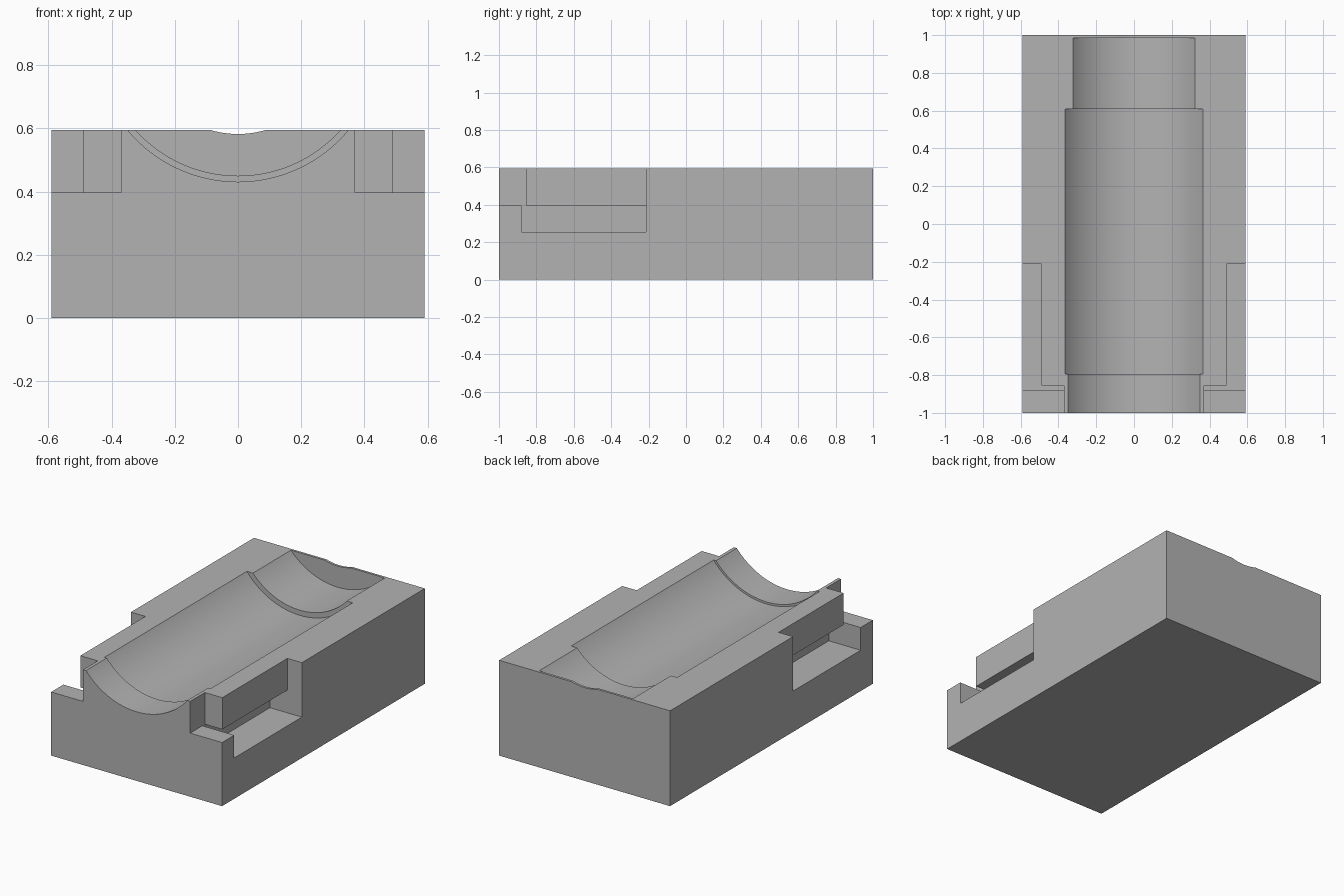
import bpy
import math

cube = bpy.data.objects.get("Cube")
if cube:
    bpy.data.objects.remove(cube, do_unlink=True)

HALF_W, TOP = 0.59, 0.595
AXIS_Z = 0.885  # shared axis of all round channel sections

grey = bpy.data.materials.new("light grey")
grey.use_nodes = True
grey.diffuse_color = (0.45, 0.45, 0.45, 1)
grey.node_tree.nodes["Principled BSDF"].inputs["Base Color"].default_value = grey.diffuse_color


def box(name, x, y, z):
    """Box from (min, max) ranges, with its geometry baked in place."""
    bpy.ops.mesh.primitive_cube_add(size=1)
    ob = bpy.context.object
    ob.name = name
    for v in ob.data.vertices:
        v.co = [r[0] + (c + 0.5) * (r[1] - r[0]) for c, r in zip(v.co, (x, y, z))]
    return ob


def channel(name, radius, y0, y1):
    """Cylinder lying along y on the channel axis."""
    bpy.ops.mesh.primitive_cylinder_add(
        vertices=128, radius=radius, depth=y1 - y0,
        location=(0, (y0 + y1) / 2, AXIS_Z), rotation=(math.pi / 2, 0, 0))
    bpy.context.object.name = name
    return bpy.context.object


block = box("cradle_block", (-HALF_W, HALF_W), (-1, 1), (0, TOP))

# Stepped round channel along the top, with a shallow dip in the rear wall
cutters = [
    channel("middle_channel", 0.467, -0.795, 0.61),
    channel("front_channel", 0.454, -1.1, -0.7),
    channel("rear_channel", 0.435, 0.5, 0.985),
    channel("rear_wall_dip", 0.303, 0.9, 1.1),
]

# Corner step, side recess and undercut pocket on both sides
for side, s in (("left", 1), ("right", -1)):
    def span(inner):
        return tuple(sorted((s * inner, s * 0.7)))
    cutters += [
        box(side + "_corner_step", span(0.37), (-1.1, -0.855), (0.397, 0.7)),
        box(side + "_pocket", span(0.37), (-0.88, -0.213), (0.255, 0.397)),
        box(side + "_side_recess", span(0.49), (-0.87, -0.213), (0.36, 0.7)),
    ]

for cutter in cutters:
    cutter.hide_render = True
    mod = block.modifiers.new(cutter.name, 'BOOLEAN')
    mod.operation = 'DIFFERENCE'
    mod.solver = 'EXACT'
    mod.object = cutter

# Bake the cuts and discard the cutters
bpy.context.view_layer.update()
evaluated = block.evaluated_get(bpy.context.evaluated_depsgraph_get())
baked = bpy.data.meshes.new_from_object(evaluated)
block.modifiers.clear()
block.data = baked
for cutter in cutters:
    bpy.data.objects.remove(cutter, do_unlink=True)

baked.materials.clear()
baked.materials.append(grey)
for face in baked.polygons:
    face.material_index = 0

bpy.ops.object.select_all(action='DESELECT')
block.select_set(True)
bpy.context.view_layer.objects.active = block
bpy.ops.object.shade_smooth_by_angle(angle=math.radians(25))
